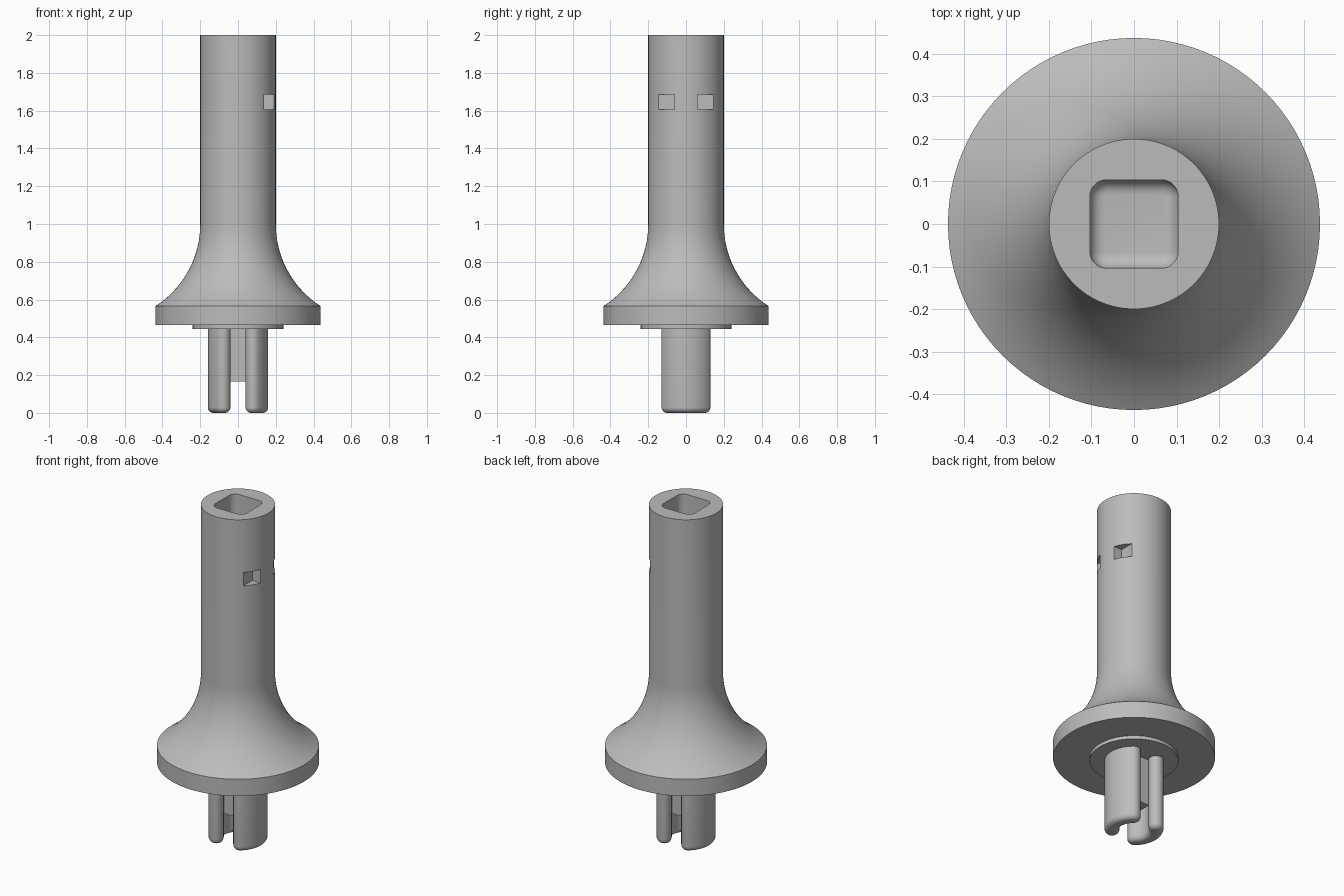
import bpy, bmesh, math
from math import sin, cos, pi

old = bpy.data.objects.get("Cube")
if old:
    bpy.data.objects.remove(old, do_unlink=True)

grey = bpy.data.materials.new("plain grey")
grey.use_nodes = True
colour = (0.5, 0.5, 0.5, 1)
grey.diffuse_color = colour
grey.node_tree.nodes["Principled BSDF"].inputs["Base Color"].default_value = colour


def loft(name, rings):
    """Join closed rings of points into a capped solid."""
    bm = bmesh.new()
    loops = [[bm.verts.new(p) for p in ring] for ring in rings]
    n = len(loops[0])
    for a, b in zip(loops, loops[1:]):
        for i in range(n):
            j = (i + 1) % n
            bm.faces.new((a[i], a[j], b[j], b[i]))
    bm.faces.new(loops[0][::-1])
    bm.faces.new(loops[-1])
    bmesh.ops.recalc_face_normals(bm, faces=bm.faces)
    mesh = bpy.data.meshes.new(name)
    bm.to_mesh(mesh)
    bm.free()
    mesh.materials.append(grey)
    ob = bpy.data.objects.new(name, mesh)
    bpy.context.collection.objects.link(ob)
    return ob


def circle(r, z, n=96):
    return [(r * cos(2 * pi * i / n), r * sin(2 * pi * i / n), z) for i in range(n)]


def rounded_square(half, r, z, n=8):
    pts = []
    for k, (sx, sy) in enumerate([(1, 1), (-1, 1), (-1, -1), (1, -1)]):
        for i in range(n + 1):
            a = (k + i / n) * pi / 2
            pts.append((sx * (half - r) + r * cos(a), sy * (half - r) + r * sin(a), z))
    return pts


def box(name, x, y, z):
    return loft(name, [[(x[0], y[0], h), (x[1], y[0], h), (x[1], y[1], h), (x[0], y[1], h)] for h in z])


def curved_slot(mid, r, spread, z, side, n=16):
    """Band bent around the axis, with round ends."""
    pts = []
    for i in range(n + 1):
        a = -spread + 2 * spread * i / n
        pts.append(((mid + r) * cos(a), (mid + r) * sin(a)))
    for i in range(1, n):
        a = spread + pi * i / n
        pts.append((mid * cos(spread) + r * cos(a), mid * sin(spread) + r * sin(a)))
    for i in range(n + 1):
        a = spread - 2 * spread * i / n
        pts.append(((mid - r) * cos(a), (mid - r) * sin(a)))
    for i in range(1, n):
        a = -spread + pi + pi * i / n
        pts.append((mid * cos(spread) + r * cos(a), -mid * sin(spread) + r * sin(a)))
    return [(side * px, side * py, z) for px, py in pts]


def smooth(ob):
    bpy.ops.object.select_all(action="DESELECT")
    ob.select_set(True)
    bpy.context.view_layer.objects.active = ob
    bpy.ops.object.shade_smooth_by_angle(angle=math.radians(30))


# Tube, concave flare and flange rim
R = 0.517
end = math.asin(0.435 / R)
flare = [circle(0.2 + R - R * cos(end * (1 - i / 24)), 1 - R * sin(end * (1 - i / 24))) for i in range(25)]
body = loft("flared_tube", [circle(0.4375, 0.465)] + flare + [circle(0.2, 2)])

# Square socket with a rounded floor, and two side notches
FLOOR, FILLET = 1.4, 0.035
steps = [i * pi / 12 for i in range(7)]
socket = [rounded_square(0.104 - FILLET * (1 - sin(a)), 0.04 - FILLET * (1 - sin(a)),
                         FLOOR + FILLET * (1 - cos(a))) for a in steps]
cutters = [loft("socket_cutter", socket + [rounded_square(0.104, 0.04, 2.1)])]
for name, y in (("left", (0.06, 0.16)), ("right", (-0.16, -0.06))):
    cutters.append(box(name + "_notch_cutter", (0.137, 0.3), y, (1.605, 1.685)))
for c in cutters:
    c.hide_render = True
    mod = body.modifiers.new("cut", "BOOLEAN")
    mod.operation = "DIFFERENCE"
    mod.solver = "EXACT"
    mod.object = c
bpy.context.view_layer.update()
cut = bpy.data.meshes.new_from_object(body.evaluated_get(bpy.context.evaluated_depsgraph_get()))
body.modifiers.clear()
body.data = cut
for c in cutters:
    bpy.data.objects.remove(c, do_unlink=True)
smooth(body)

# Thin collar under the flange
smooth(loft("collar", [circle(0.24, 0.445), circle(0.24, 0.47)]))

# Two curved prongs with rounded tips
ROUND = 0.03
spread = math.acos(0.08 / 0.12)
for name, side in (("left_prong", 1), ("right_prong", -1)):
    rings = [curved_slot(0.12, 0.04 - ROUND * (1 - sin(a)), spread, ROUND * (1 - cos(a)), side) for a in steps]
    smooth(loft(name, rings + [curved_slot(0.12, 0.04, spread, 0.45, side)]))

# Short square core between the prongs
box("core", (-0.058, 0.058), (-0.058, 0.058), (0.165, 0.45))
